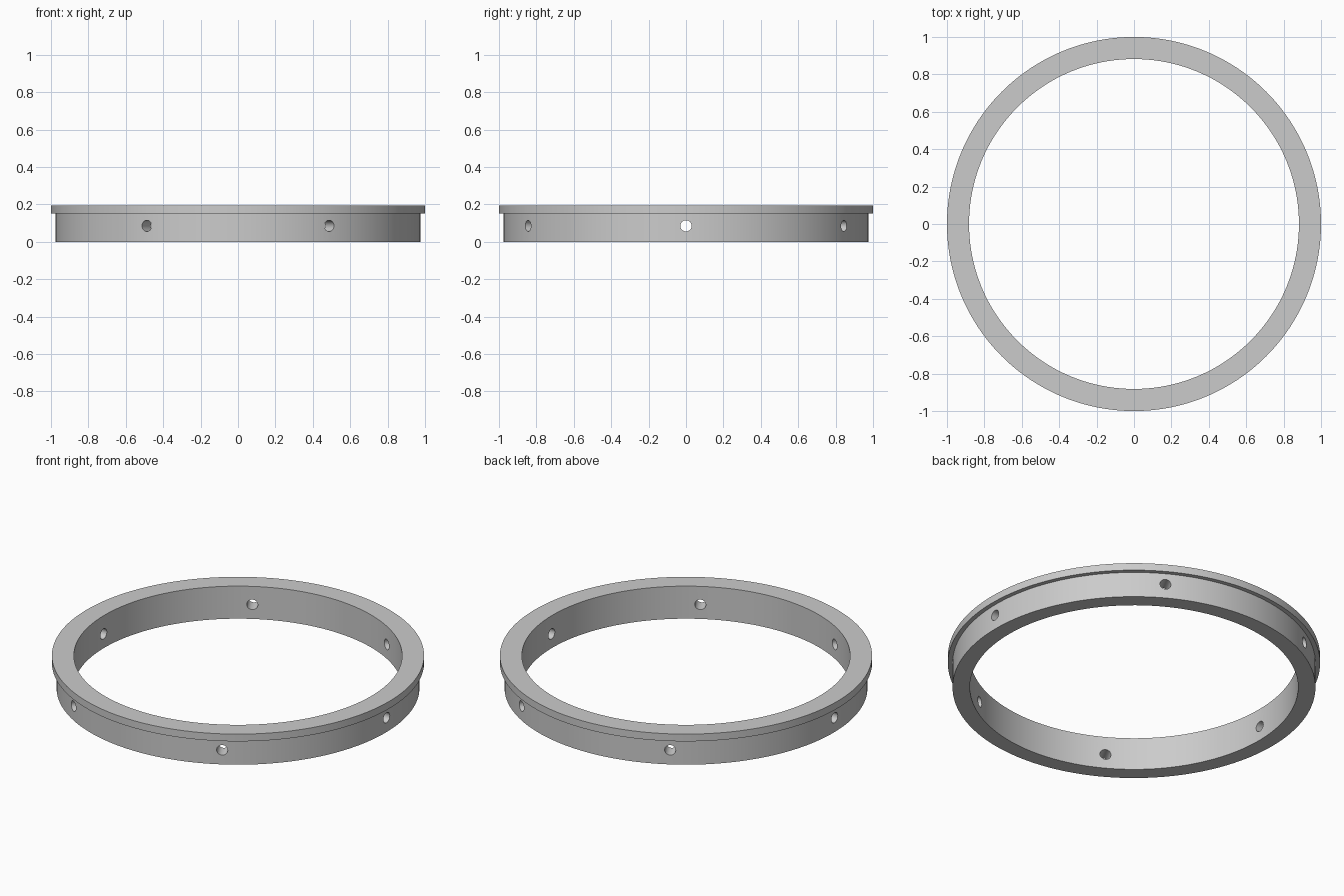
import bpy, bmesh, math
from mathutils import Matrix

if "Cube" in bpy.data.objects:
    bpy.data.objects.remove(bpy.data.objects["Cube"])

SEGMENTS = 192
INNER, BODY, FLANGE = 0.882, 0.975, 1.0
LEDGE_Z, TOP_Z = 0.15, 0.193
HOLE_Z, HOLE_R, HOLE_COUNT = 0.085, 0.03, 6


def make_object(name, bm):
    bmesh.ops.recalc_face_normals(bm, faces=bm.faces[:])
    mesh = bpy.data.meshes.new(name)
    bm.to_mesh(mesh)
    bm.free()
    obj = bpy.data.objects.new(name, mesh)
    bpy.context.collection.objects.link(obj)
    return obj


# Flanged ring: stepped profile revolved around z
profile = [(INNER, 0), (BODY, 0), (BODY, LEDGE_Z),
           (FLANGE, LEDGE_Z), (FLANGE, TOP_Z), (INNER, TOP_Z)]
bm = bmesh.new()
loops = []
for i in range(SEGMENTS):
    a = 2 * math.pi * i / SEGMENTS
    loops.append([bm.verts.new((r * math.cos(a), r * math.sin(a), z)) for r, z in profile])
for i in range(SEGMENTS):
    p, q = loops[i], loops[(i + 1) % SEGMENTS]
    for j in range(len(profile)):
        k = (j + 1) % len(profile)
        bm.faces.new((p[j], q[j], q[k], p[k]))
ring = make_object("flanged_ring", bm)

# Radial screw holes, evenly spaced around the lower wall
bm = bmesh.new()
for i in range(HOLE_COUNT):
    placement = (Matrix.Rotation(2 * math.pi * i / HOLE_COUNT, 4, 'Z')
                 @ Matrix.Translation((0.93, 0, HOLE_Z))
                 @ Matrix.Rotation(math.pi / 2, 4, 'Y'))
    bmesh.ops.create_cone(bm, cap_ends=True, segments=32, radius1=HOLE_R,
                          radius2=HOLE_R, depth=0.3, matrix=placement)
cutter = make_object("hole_cutter", bm)
cutter.hide_render = True

cut = ring.modifiers.new("holes", 'BOOLEAN')
cut.operation = 'DIFFERENCE'
cut.solver = 'EXACT'
cut.object = cutter

bpy.context.view_layer.objects.active = ring
ring.select_set(True)
bpy.ops.object.modifier_apply(modifier=cut.name)
bpy.data.objects.remove(cutter, do_unlink=True)

# Smooth walls with crisp rims
bpy.ops.object.shade_smooth_by_angle(angle=math.radians(30))
